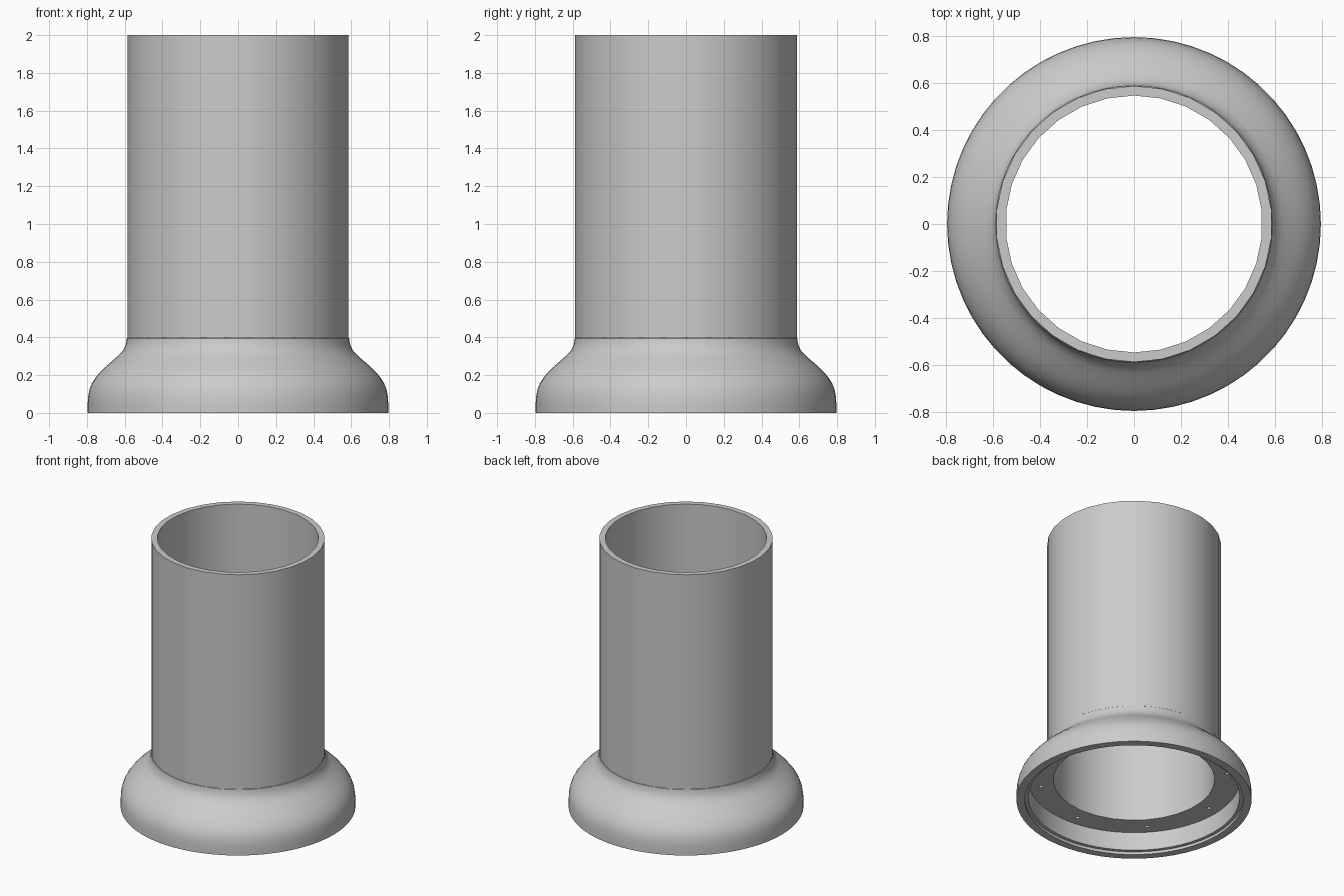
import bpy
import bmesh
from math import cos, sin, pi, radians
from mathutils import Matrix

cube = bpy.data.objects.get("Cube")
if cube:
    bpy.data.objects.remove(cube, do_unlink=True)

grey = bpy.data.materials.new("light grey")
grey.use_nodes = True
colour = (0.6, 0.6, 0.6, 1)
grey.diffuse_color = colour
grey.node_tree.nodes["Principled BSDF"].inputs["Base Color"].default_value = colour


def add_object(name, bm):
    bmesh.ops.recalc_face_normals(bm, faces=bm.faces)
    mesh = bpy.data.meshes.new(name)
    bm.to_mesh(mesh)
    bm.free()
    mesh.materials.append(grey)
    obj = bpy.data.objects.new(name, mesh)
    bpy.context.collection.objects.link(obj)
    return obj


def select(obj):
    bpy.ops.object.select_all(action='DESELECT')
    obj.select_set(True)
    bpy.context.view_layer.objects.active = obj


def lathe(name, profile, sides):
    """Turn a closed (radius, height) profile about z, with a corner at +y."""
    bm = bmesh.new()
    rings = []
    for i in range(sides):
        a = pi / 2 + 2 * pi * i / sides
        rings.append([bm.verts.new((r * cos(a), r * sin(a), z)) for r, z in profile])
    n = len(profile)
    for i in range(sides):
        here, there = rings[i], rings[(i + 1) % sides]
        for j in range(n):
            k = (j + 1) % n
            bm.faces.new((here[j], there[j], there[k], here[k]))
    return add_object(name, bm)


# Straight pipe
ledge = 0.157
pipe = lathe("pipe", [(0.547, ledge), (0.588, ledge), (0.588, 2), (0.547, 2)], 30)

# Flared socket: outer curve, stepped mouth and inner ledge
socket = lathe("flared_socket", [
    (0.583, 0.40), (0.589, 0.395), (0.593, 0.365), (0.608, 0.33), (0.632, 0.305),
    (0.66, 0.28), (0.695, 0.25), (0.727, 0.22), (0.752, 0.19), (0.772, 0.16),
    (0.786, 0.125), (0.793, 0.09), (0.796, 0.05), (0.796, 0),
    (0.74, 0), (0.74, 0.02), (0.716, 0.02), (0.716, ledge), (0.583, ledge)], 60)

# Ring of small blind bolt holes in the ledge
bm = bmesh.new()
for i in range(8):
    a = radians(45 * i - 48)
    spot = Matrix.Translation((0.636 * cos(a), 0.636 * sin(a), ledge))
    bmesh.ops.create_cone(bm, cap_ends=True, segments=12, radius1=0.014,
                          radius2=0.014, depth=0.1, matrix=spot)
cutter = add_object("hole_cutter", bm)
cutter.hide_render = True
cut = socket.modifiers.new("bolt holes", 'BOOLEAN')
cut.operation = 'DIFFERENCE'
cut.solver = 'EXACT'
cut.object = cutter
select(socket)
bpy.ops.object.modifier_apply(modifier=cut.name)
bpy.data.objects.remove(cutter, do_unlink=True)

for obj in (pipe, socket):
    select(obj)
    bpy.ops.object.shade_smooth_by_angle(angle=radians(35))
